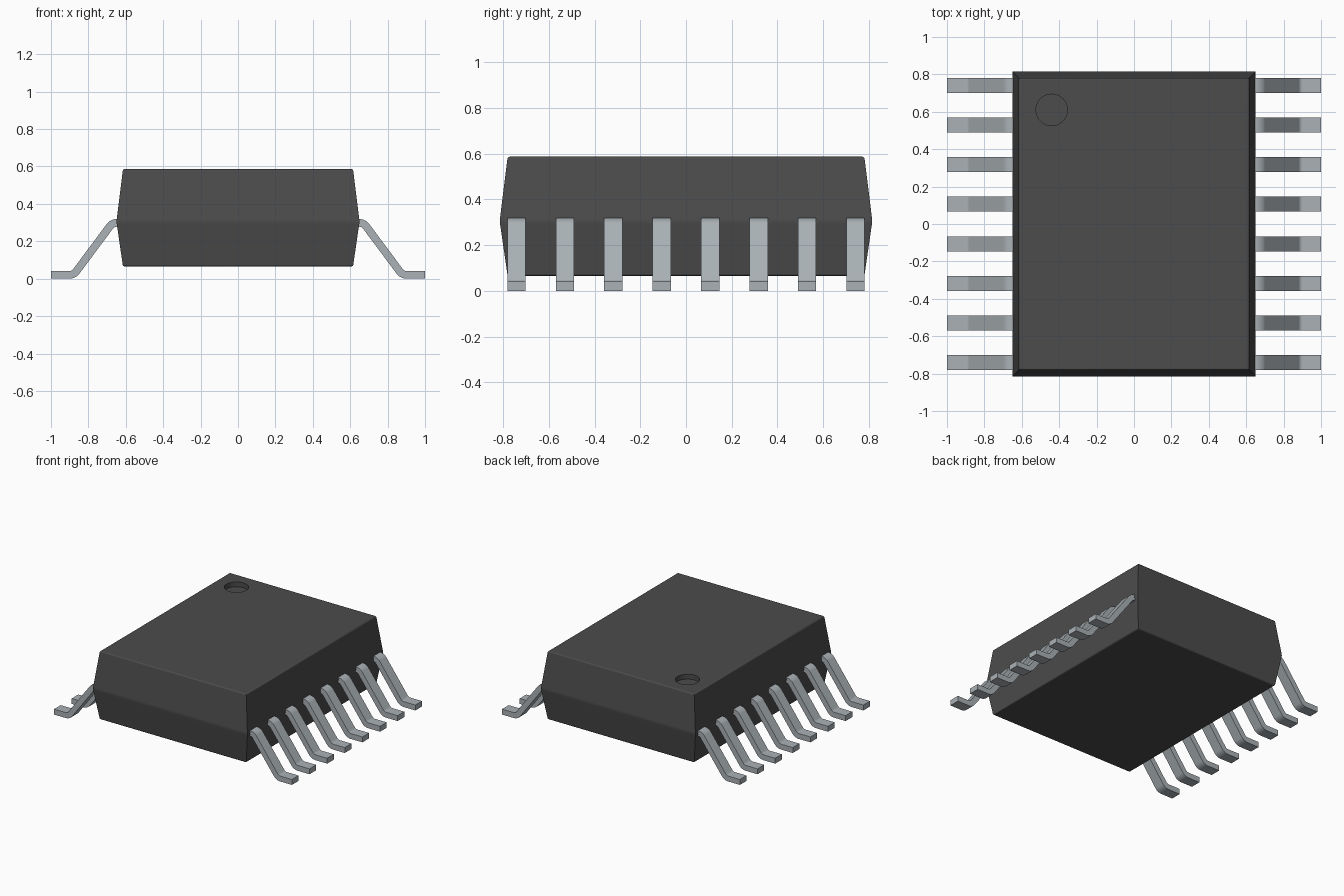
import bpy, bmesh, math

if "Cube" in bpy.data.objects:
    bpy.data.objects.remove(bpy.data.objects["Cube"], do_unlink=True)


def material(name, rgb):
    m = bpy.data.materials.new(name)
    m.use_nodes = True
    m.diffuse_color = (*rgb, 1)
    bsdf = m.node_tree.nodes["Principled BSDF"]
    bsdf.inputs["Base Color"].default_value = (*rgb, 1)
    bsdf.inputs["Roughness"].default_value = 0.6
    return m


def make_object(name, bm, mat):
    bmesh.ops.recalc_face_normals(bm, faces=bm.faces)
    me = bpy.data.meshes.new(name)
    bm.to_mesh(me)
    bm.free()
    me.materials.append(mat)
    ob = bpy.data.objects.new(name, me)
    bpy.context.collection.objects.link(ob)
    return ob


def finish(ob):
    bpy.ops.object.select_all(action='DESELECT')
    ob.select_set(True)
    bpy.context.view_layer.objects.active = ob
    bpy.ops.object.shade_smooth_by_angle(angle=math.radians(35))
    ob.modifiers.new("weighted_normals", 'WEIGHTED_NORMAL').keep_sharp = True


plastic = material("dark grey plastic", (0.072, 0.072, 0.072))
metal = material("silver metal", (0.40, 0.44, 0.465))

# Package body: three stacked rectangles, widest at the parting line
bm = bmesh.new()
rings = []
for hx, hy, z in ((0.615, 0.78, 0.065), (0.65, 0.815, 0.305), (0.615, 0.78, 0.587)):
    rings.append([bm.verts.new((sx * hx, sy * hy, z))
                  for sx, sy in ((-1, -1), (1, -1), (1, 1), (-1, 1))])
for a, b in zip(rings, rings[1:]):
    for i in range(4):
        j = (i + 1) % 4
        bm.faces.new((a[i], a[j], b[j], b[i]))
bm.faces.new(rings[0][::-1])
bm.faces.new(rings[2])
# Round the horizontal rims
level = [e for e in bm.edges if abs(e.verts[0].co.z - e.verts[1].co.z) < 1e-4]
bmesh.ops.bevel(bm, geom=level, offset=0.01, segments=3, profile=0.5, affect='EDGES')
body = make_object("package_body", bm, plastic)

# Round pin-one dimple sunk into the top
bm = bmesh.new()
bmesh.ops.create_cone(bm, cap_ends=True, segments=48, radius1=0.084, radius2=0.084, depth=0.2)
bmesh.ops.translate(bm, verts=bm.verts, vec=(-0.44, 0.61, 0.55 + 0.1))
cutter = make_object("dimple_cutter", bm, plastic)
cutter.hide_render = True
cut = body.modifiers.new("dimple", 'BOOLEAN')
cut.operation = 'DIFFERENCE'
cut.solver = 'EXACT'
cut.object = cutter
bpy.context.view_layer.objects.active = body
bpy.ops.object.modifier_apply(modifier=cut.name)
bpy.data.objects.remove(cutter, do_unlink=True)
finish(body)

# Gull-wing lead profile in x and z, inner end buried in the body
PROFILE = [(0.60, 0.278), (0.661, 0.278), (0.868, 0.0), (1.0, 0.0),
           (1.0, 0.041), (0.889, 0.041), (0.682, 0.319), (0.60, 0.319)]
BENDS = {1: 0.012, 2: 0.03, 5: 0.012, 6: 0.03}
HALF_WIDTH = 0.04


def lead(name, side, y):
    bm = bmesh.new()
    front = [bm.verts.new((side * x, y - HALF_WIDTH, z)) for x, z in PROFILE]
    back = [bm.verts.new((side * x, y + HALF_WIDTH, z)) for x, z in PROFILE]
    n = len(PROFILE)
    bm.faces.new(front)
    bm.faces.new(back[::-1])
    for i in range(n):
        j = (i + 1) % n
        bm.faces.new((front[i], back[i], back[j], front[j]))
    # Round each bend
    for i, radius in BENDS.items():
        edge = bm.edges.get((front[i], back[i]))
        bmesh.ops.bevel(bm, geom=[edge], offset=radius, segments=4,
                        profile=0.5, affect='EDGES')
    finish(make_object(name, bm, metal))


# Eight leads on each long side
for side, label in ((1, "left"), (-1, "right")):
    for k in range(8):
        lead(f"{label}_lead_{k + 1}", side, (k - 3.5) * 0.2117)
